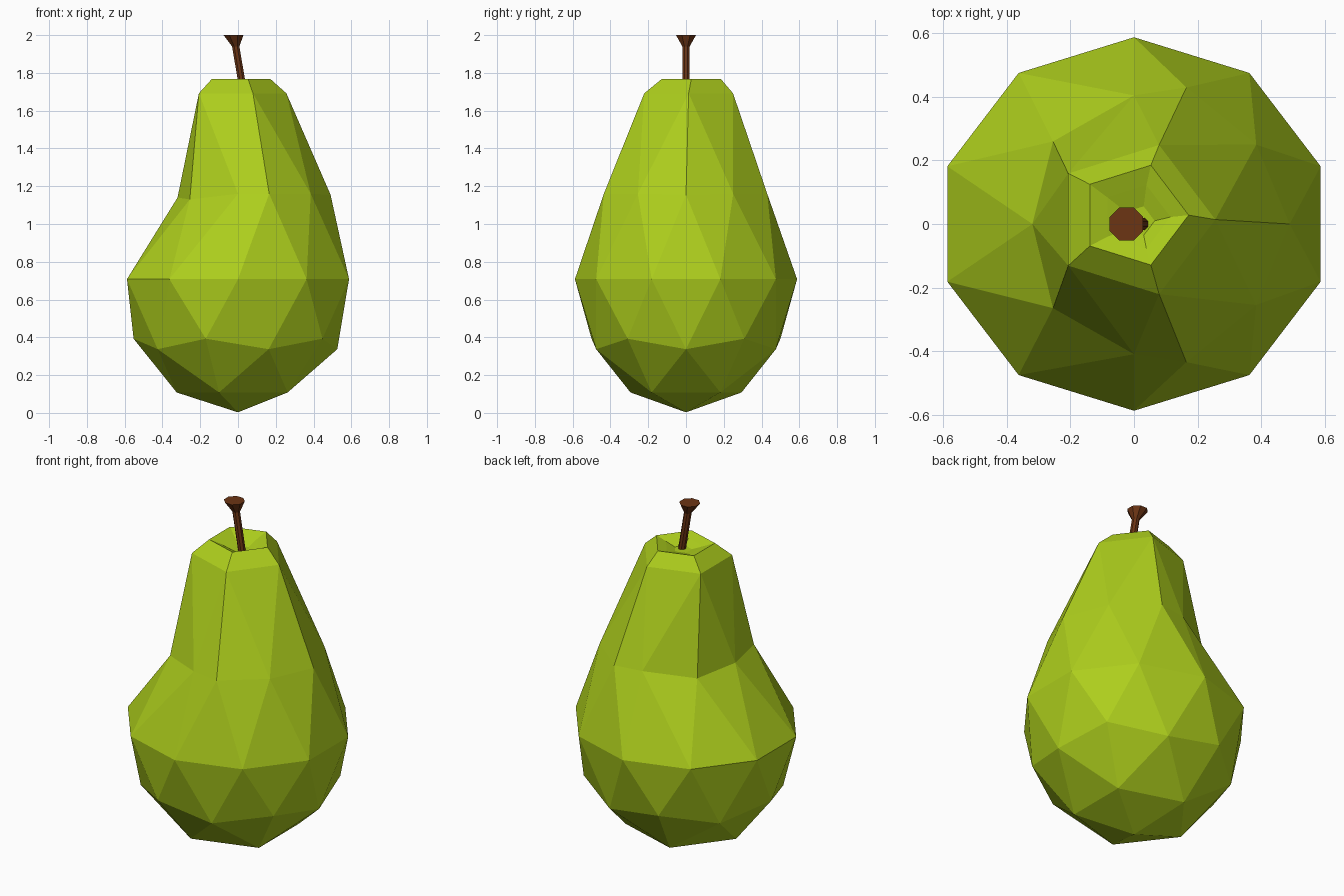
import bpy, bmesh
from math import atan2, degrees, cos, sin, pi
from mathutils import Vector

if "Cube" in bpy.data.objects:
    bpy.data.objects.remove(bpy.data.objects["Cube"])


def material(name, rgb):
    m = bpy.data.materials.new(name)
    m.diffuse_color = (*rgb, 1)
    m.use_nodes = True
    m.node_tree.nodes["Principled BSDF"].inputs["Base Color"].default_value = m.diffuse_color
    return m


def finish(bm, name, mat):
    bmesh.ops.recalc_face_normals(bm, faces=bm.faces)
    me = bpy.data.meshes.new(name)
    bm.to_mesh(me)
    bm.free()
    ob = bpy.data.objects.new(name, me)
    bpy.context.collection.objects.link(ob)
    me.materials.append(mat)
    return ob


def ring(bm, n, cx, cy, z, rx, ry, start=0.0):
    return [bm.verts.new((cx + rx * cos(start + 2 * pi * i / n),
                          cy + ry * sin(start + 2 * pi * i / n), z)) for i in range(n)]


def bridge(bm, a, b):
    n = len(a)
    for i in range(n):
        bm.faces.new((a[i], a[(i + 1) % n], b[(i + 1) % n], b[i]))


# Pear body: low-poly icosphere, lower half stretched, upper half drawn into a neck
bm = bmesh.new()
bmesh.ops.create_icosphere(bm, subdivisions=2, radius=1)
shoulder = {0: (.49, 0, 1.155), 36: (.385, .25, 1.16), 72: (.165, .43, 1.16),
            108: (0, .405, 1.16), 144: (-.255, .26, 1.13), 180: (-.32, 0, 1.14)}
neck, pole = [], None
for v in bm.verts:
    x, y, z = v.co
    if z < 0.2:
        v.co = (x * .618, y * .588, .708 + z * .705)
    elif z < 0.7:
        px, py, pz = shoulder[round(abs(degrees(atan2(y, x))) / 36) * 36]
        v.co = (px, py if y >= 0 else -py - .005, pz)
    elif z < 0.95:
        a = atan2(y, x) % (2 * pi)
        neck.append((round(a / (2 * pi / 5)) % 5, v))
        v.co = (.256 * cos(a), .014 + .247 * sin(a), 1.692)
    else:
        pole = v

# Rim and stem hollow at the top, replacing the pole
bm.verts.remove(pole)
loop = [v for _, v in sorted(neck, key=lambda t: t[0])]
for cx, cy, z, r in ((0, .028, 1.767, .172), (.005, .022, 1.745, .11), (.015, .01, 1.72, .05)):
    nxt = ring(bm, 5, cx, cy, z, r, r * .96)
    bridge(bm, loop, nxt)
    loop = nxt
bm.faces.new(loop)
finish(bm, "pear_body", material("pear_green", (.42, .62, .012)))

# Leaning stem with flared tip
bm = bmesh.new()
rings = [ring(bm, 8, cx, 0, z, r, r, pi / 8) for cx, z, r in
         ((.027, 1.71, .021), (-.012, 1.94, .021), (-.024, 2.0, .057))]
for a, b in zip(rings, rings[1:]):
    bridge(bm, a, b)
bm.faces.new(rings[0])
bm.faces.new(rings[-1])
finish(bm, "stem", material("stem_brown", (.15, .035, .007)))
